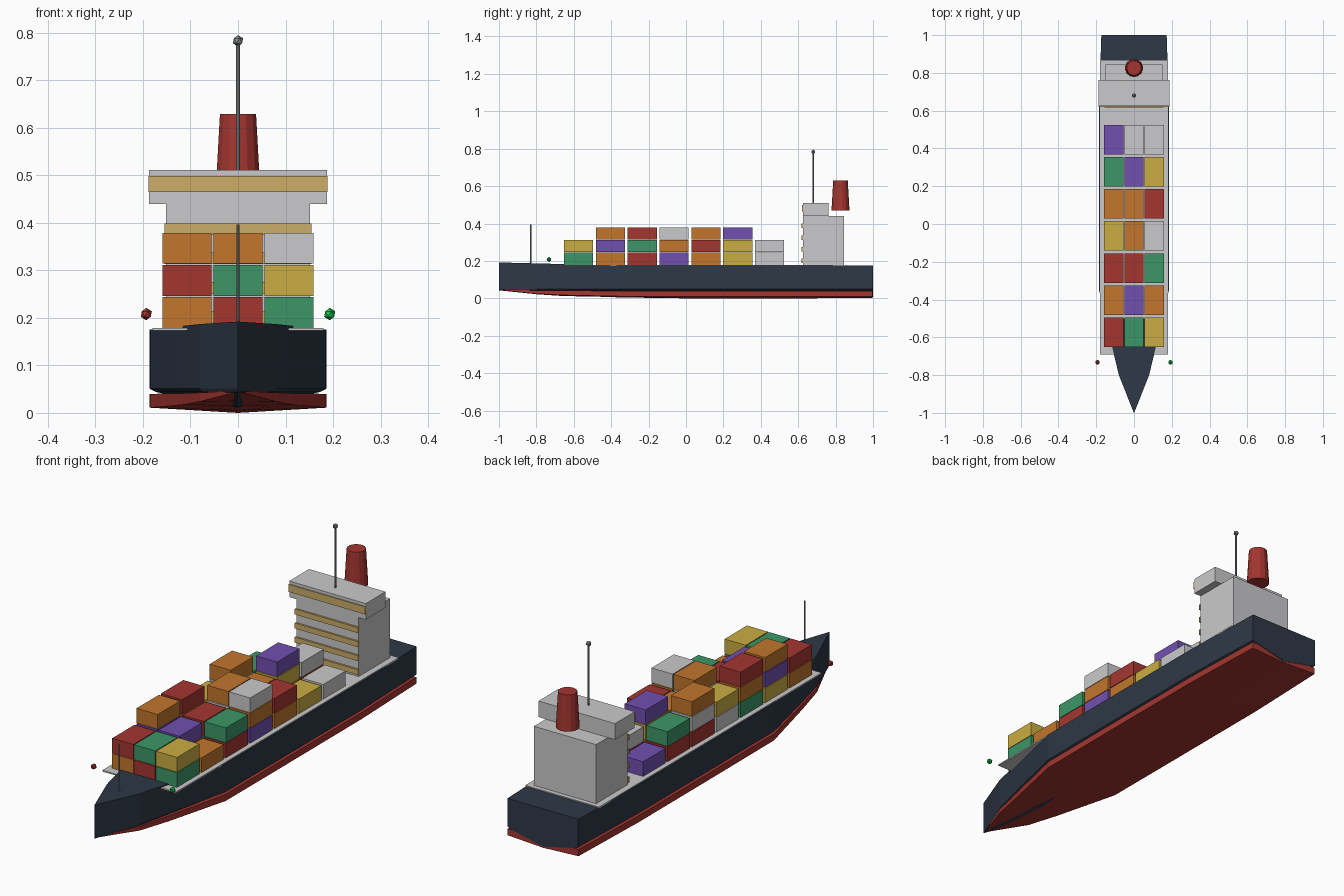
import bpy, bmesh, math
from mathutils import Matrix

if "Cube" in bpy.data.objects:
    bpy.data.objects.remove(bpy.data.objects["Cube"])


def material(name, rgb):
    m = bpy.data.materials.new(name)
    lin = [(c / 255 / 12.92) if c < 11 else ((c / 255 + 0.055) / 1.055) ** 2.4 for c in rgb]
    m.diffuse_color = (*lin, 1)
    m.use_nodes = True
    m.node_tree.nodes["Principled BSDF"].inputs["Base Color"].default_value = m.diffuse_color
    return m


MATS = {
    "N": material("navy", (45, 56, 70)),
    "R": material("red", (164, 54, 48)),
    "O": material("orange", (194, 118, 44)),
    "G": material("green", (60, 150, 102)),
    "P": material("purple", (113, 80, 176)),
    "Y": material("yellow", (202, 174, 66)),
    "T": material("window_tan", (204, 172, 104)),
    "W": material("light_grey", (202, 202, 204)),
    "M": material("mast_grey", (135, 138, 142)),
    "L": material("lamp_green", (22, 190, 75)),
}


def finish(name, bm, color):
    bmesh.ops.recalc_face_normals(bm, faces=bm.faces)
    me = bpy.data.meshes.new(name)
    bm.to_mesh(me)
    bm.free()
    me.materials.append(MATS[color])
    ob = bpy.data.objects.new(name, me)
    bpy.context.collection.objects.link(ob)
    return ob


def box(name, color, x0, x1, y0, y1, z0, z1):
    bm = bmesh.new()
    mat = Matrix.Translation(((x0 + x1) / 2, (y0 + y1) / 2, (z0 + z1) / 2))
    mat = mat @ Matrix.Diagonal((x1 - x0, y1 - y0, z1 - z0, 1))
    bmesh.ops.create_cube(bm, size=1, matrix=mat)
    return finish(name, bm, color)


def cone(name, color, y, z0, z1, r0, r1, n):
    bm = bmesh.new()
    bmesh.ops.create_cone(bm, cap_ends=True, segments=n, radius1=r0, radius2=r1, depth=z1 - z0,
                          matrix=Matrix.Translation((0, y, (z0 + z1) / 2)))
    return finish(name, bm, color)


def ball(name, color, x, y, z, r):
    bm = bmesh.new()
    bmesh.ops.create_icosphere(bm, subdivisions=1, radius=r, matrix=Matrix.Translation((x, y, z)))
    return finish(name, bm, color)


def loft(name, color, sections):
    """Skin half sections (y, [(x, z), ...]) mirrored about x = 0."""
    bm = bmesh.new()
    rings = []
    for y, half in sections:
        pts = half + [(-x, z) for x, z in reversed(half) if x > 0]
        rings.append([bm.verts.new((x, y, z)) for x, z in pts])
    n = len(rings[0])
    for a, b in zip(rings, rings[1:]):
        for i in range(n):
            j = (i + 1) % n
            bm.faces.new((a[i], a[j], b[j], b[i]))
    bm.faces.new(rings[0])
    bm.faces.new(rings[-1])
    return finish(name, bm, color)


# Hull stations: y, half width, deck height, bow rise, navy keel, red keel
STATIONS = [
    (-1.00, 0.001, 0.192, 0.000, 0.043, 0.044),
    (-0.80, 0.080, 0.187, 0.000, 0.022, 0.025),
    (-0.65, 0.116, 0.183, 0.000, 0.012, 0.015),
    (-0.35, 0.185, 0.175, 0.000, 0.008, 0.005),
    (0.00, 0.186, 0.175, 0.000, 0.008, 0.000),
    (0.60, 0.186, 0.175, 0.000, 0.008, 0.000),
    (1.00, 0.173, 0.175, 0.000, 0.008, 0.002),
]
loft("hull", "N", [(y, [(w, top), (w, 0.051), (0.93 * w, 0.044), (0, keel)])
                   for y, w, top, _, keel, _ in STATIONS])

# Red lower hull, rising and pinching toward the bow
RISE = [0.033, 0.013, 0.006, 0, 0, 0, 0]
loft("lower_hull", "R", [(min(max(y, -0.99), 0.998),
                          [(w, 0.040 + 0.2 * r), (w, 0.011 + r), (0, keel)])
                         for (y, w, _, _, _, keel), r in zip(STATIONS, RISE)])

# Deck plate
box("deck", "W", -0.18, 0.18, -0.69, 0.865, 0.173, 0.179)

# Container stacks from bow to stern: left, centre, right, each bottom to top
STACKS = [
    ("OR", "RG", "GY"),
    ("YPO", "OP", "O"),
    ("GOR", "GR", "RG"),
    ("WY", "RWO", "POW"),
    ("RWO", "GO", "OR"),
    ("RG", "OYP", "Y"),
    ("P", "RW", "W"),
]
for i, row in enumerate(STACKS):
    yc = -0.574 + 0.1702 * i
    for xc, stack in zip((-0.107, 0, 0.107), row):
        for k, color in enumerate(stack):
            z = 0.179 + 0.0675 * k
            box("container", color, xc - 0.0515, xc + 0.0515, yc - 0.078, yc + 0.078, z, z + 0.065)

# Accommodation block with window bands
box("accommodation", "W", -0.152, 0.152, 0.625, 0.845, 0.179, 0.44)
for k in range(4):
    z = 0.375 - 0.062 * k
    box("window_band", "T", -0.155, 0.155, 0.617, 0.6255, z, z + 0.024)

# Bridge
box("bridge", "W", -0.187, 0.187, 0.625, 0.763, 0.44, 0.511)
box("bridge_windows", "T", -0.188, 0.188, 0.620, 0.6255, 0.465, 0.498)

# Funnel and masts
cone("funnel", "R", 0.826, 0.471, 0.629, 0.048, 0.039, 14)
cone("radar_mast", "M", 0.68, 0.511, 0.78, 0.004, 0.004, 8)
ball("mast_ball", "M", 0, 0.68, 0.783, 0.012)
cone("bow_mast", "M", -0.83, 0.187, 0.396, 0.003, 0.003, 8)

# Side lamps
ball("port_lamp", "R", -0.193, -0.732, 0.208, 0.013)
ball("starboard_lamp", "L", 0.193, -0.732, 0.208, 0.013)
